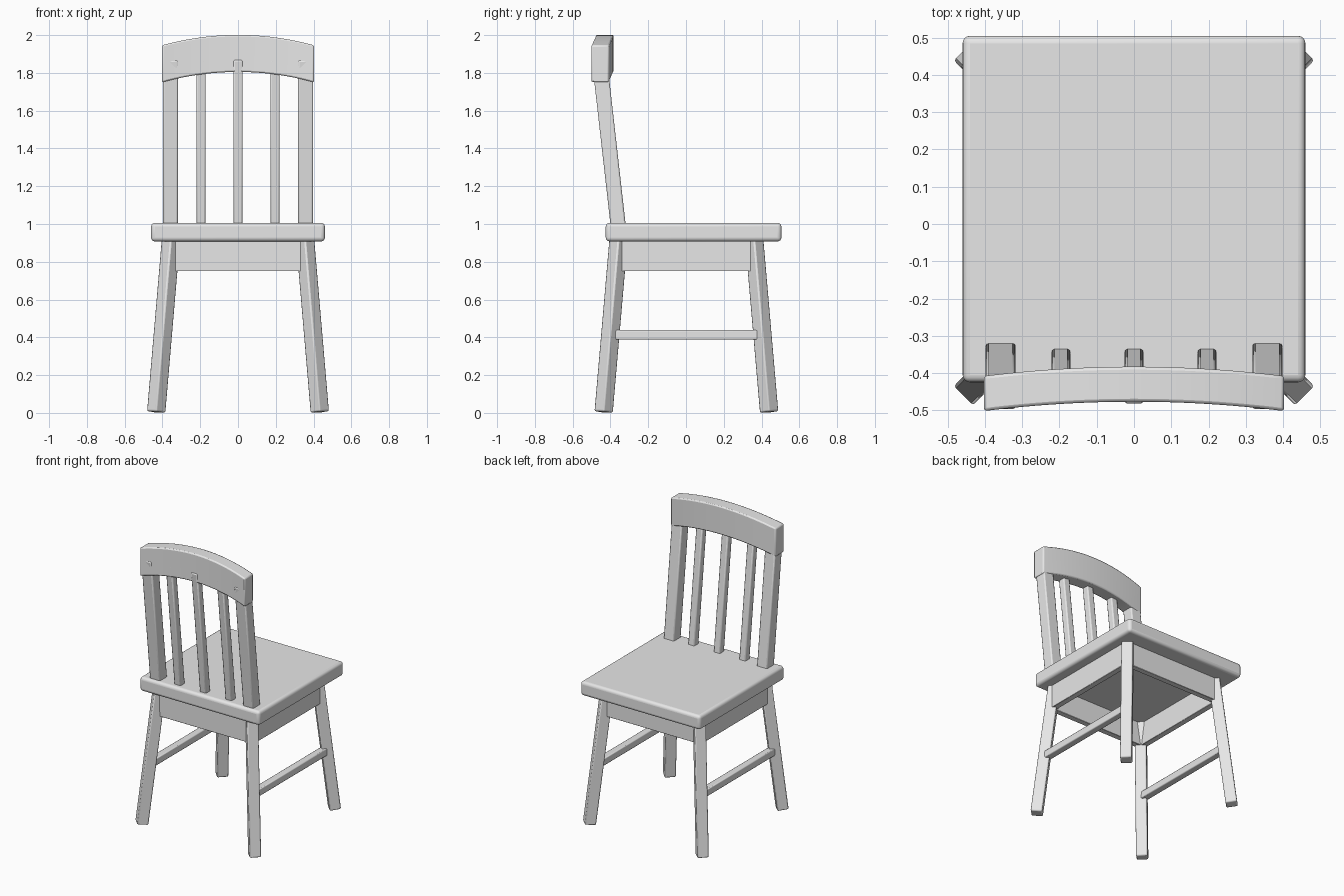
import bpy, bmesh
from mathutils import Vector, Matrix

if "Cube" in bpy.data.objects:
    bpy.data.objects.remove(bpy.data.objects["Cube"])

wood = bpy.data.materials.new("plain grey")
wood.diffuse_color = (0.8, 0.8, 0.8, 1)
wood.use_nodes = True
wood.node_tree.nodes["Principled BSDF"].inputs["Base Color"].default_value = wood.diffuse_color


def finish(name, bm, bevel, segs=2):
    """Turn a bmesh into a bevelled, smooth-by-angle object."""
    bmesh.ops.recalc_face_normals(bm, faces=bm.faces)
    me = bpy.data.meshes.new(name)
    bm.to_mesh(me)
    bm.free()
    me.materials.append(wood)
    ob = bpy.data.objects.new(name, me)
    bpy.context.collection.objects.link(ob)
    mod = ob.modifiers.new("soft edges", "BEVEL")
    mod.width, mod.segments = bevel, segs
    mod.limit_method, mod.angle_limit = "ANGLE", 0.6
    bpy.ops.object.select_all(action="DESELECT")
    ob.select_set(True)
    bpy.context.view_layer.objects.active = ob
    bpy.ops.object.shade_smooth_by_angle(angle=0.6)
    return ob


def beam(name, a, b, side, w, d, bevel=0.008, segs=2):
    """Rectangular bar from a to b, w wide along side and d deep across it."""
    a, b = Vector(a), Vector(b)
    axis = b - a
    z = axis.normalized()
    x = Vector(side).normalized()
    y = z.cross(x)
    m = Matrix((x * w, y * d, axis)).transposed().to_4x4()
    m.translation = (a + b) / 2
    bm = bmesh.new()
    bmesh.ops.create_cube(bm, size=1, matrix=m)
    return finish(name, bm, bevel, segs)


# seat slab
beam("seat", (0, 0.04, 0.908), (0, 0.04, 1.006), (1, 0, 0), 0.92, 0.93, 0.02, 4)

# splayed legs, turned 45 degrees
for sx, lr in ((-1, "left"), (1, "right")):
    for sy, fb in ((-1, "front"), (1, "back")):
        beam(f"{fb}_{lr}_leg", (sx * 0.433, sy * 0.438 + 0.002, 0.005),
             (sx * 0.354, sy * 0.358 + 0.002, 0.93), (sx, -sy, 0), 0.073, 0.073, 0.008)

# hollow apron frame under the seat, and side stretchers
for s, lr, fb in ((-1, "left", "front"), (1, "right", "back")):
    beam(f"{lr}_apron", (s * 0.368, -0.36, 0.835), (s * 0.368, 0.365, 0.835),
         (1, 0, 0), 0.04, 0.17, 0.002, 1)
    beam(f"{fb}_apron", (-0.36, s * 0.368 + 0.003, 0.835), (0.36, s * 0.368 + 0.003, 0.835),
         (0, 1, 0), 0.04, 0.17, 0.002, 1)
    beam(f"{lr}_stretcher", (s * 0.397, -0.4, 0.413), (s * 0.397, 0.4, 0.413),
         (1, 0, 0), 0.048, 0.05, 0.006)


# leaning back posts and slats
def lean(x, z):
    return (x, -0.36 - 0.113 * (z - 1), z)


for s, lr in ((-1, "left"), (1, "right")):
    beam(f"{lr}_post", lean(s * 0.358, 0.96), lean(s * 0.358, 1.87), (1, 0, 0), 0.08, 0.08)
for i, nm in ((-1, "left"), (0, "middle"), (1, "right")):
    beam(f"{nm}_slat", lean(i * 0.196, 0.96), lean(i * 0.196, 1.87), (1, 0, 0), 0.05, 0.05, 0.008)

# top rail, arched upward and bowed in plan
bm = bmesh.new()
N, W = 24, 0.403
rings = []
for i in range(N + 1):
    t = 2 * i / N - 1
    y, z = -0.43 - 0.025 * t * t, 1.903 - 0.055 * t * t
    rings.append([bm.verts.new((W * t, y + dy, z + dz)) for dy, dz in
                  ((-0.047, -0.098), (0.047, -0.098), (0.047, 0.098), (-0.047, 0.098))])
for p, q in zip(rings, rings[1:]):
    for k in range(4):
        bm.faces.new((p[k], p[(k + 1) % 4], q[(k + 1) % 4], q[k]))
bm.faces.new(rings[0])
bm.faces.new(rings[-1])
finish("top_rail", bm, 0.008)
